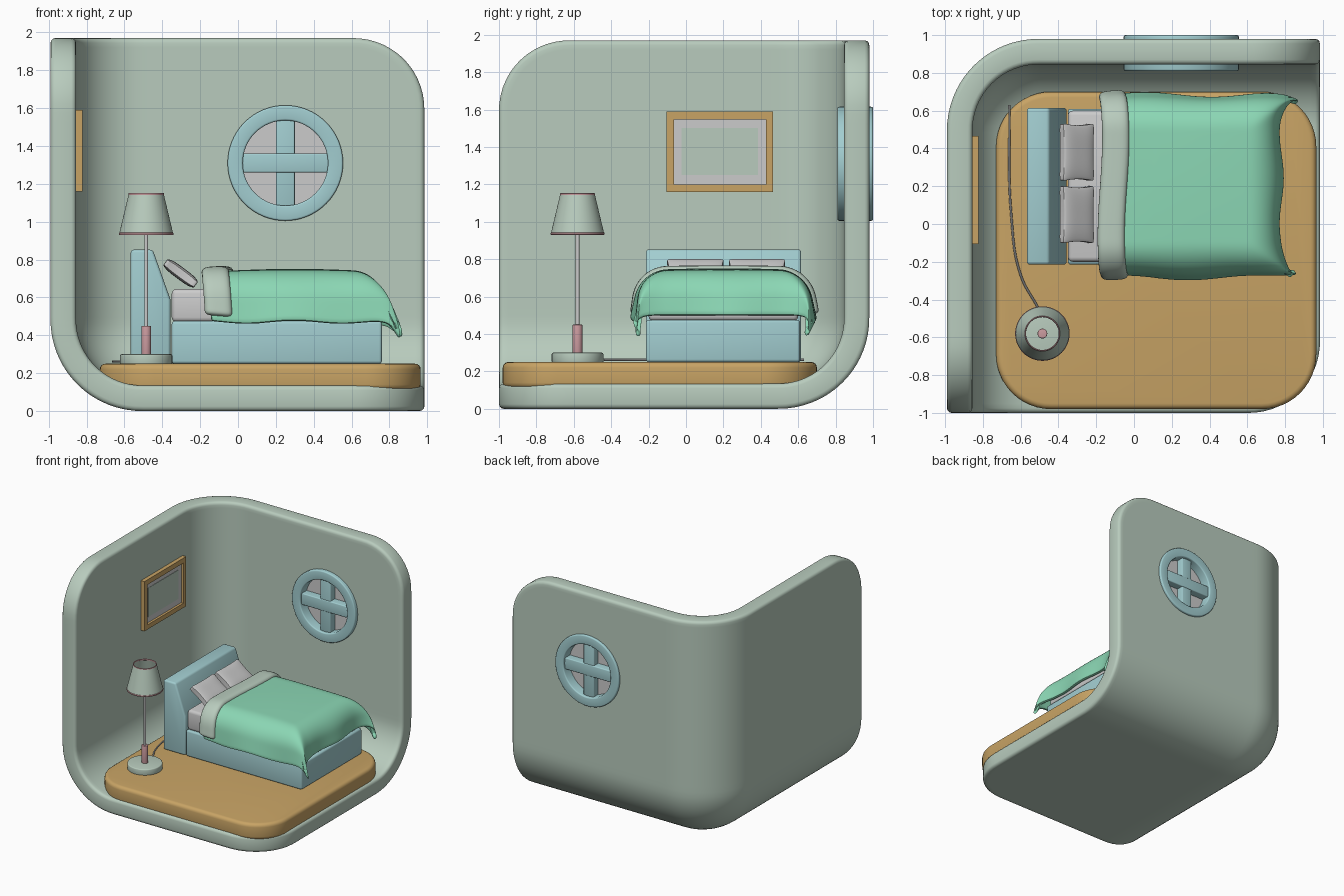
import bpy, bmesh
from math import sin, cos, pi, sqrt, copysign
from mathutils import Vector, Matrix

if "Cube" in bpy.data.objects:
    bpy.data.objects.remove(bpy.data.objects["Cube"])

def mat(name, rgb):
    m = bpy.data.materials.new(name)
    m.diffuse_color = (*rgb, 1)
    m.use_nodes = True
    m.node_tree.nodes["Principled BSDF"].inputs["Base Color"].default_value = m.diffuse_color
    return m

WALL = mat("sage", (0.48, 0.60, 0.51))
WOOD = mat("wood", (0.58, 0.37, 0.13))
BLUE = mat("blue", (0.36, 0.61, 0.63))
GREEN = mat("mint", (0.26, 0.68, 0.46))
PINK = mat("pink", (0.60, 0.33, 0.35))

def finish(name, bm, material=None, bevel=0, segs=3, mods=()):
    """Mesh to object, apply modifiers, smooth shade."""
    bmesh.ops.remove_doubles(bm, verts=bm.verts, dist=1e-5)
    me = bpy.data.meshes.new(name)
    bm.to_mesh(me)
    bm.free()
    ob = bpy.data.objects.new(name, me)
    bpy.context.collection.objects.link(ob)
    if material:
        me.materials.append(material)
    for kind, props in mods:
        m = ob.modifiers.new(kind, kind)
        for k, v in props.items():
            setattr(m, k, v)
    if bevel:
        b = ob.modifiers.new("bevel", 'BEVEL')
        b.width, b.segments, b.use_clamp_overlap = bevel, segs, False
    bake(ob)
    return ob

def bake(ob):
    bpy.ops.object.select_all(action='DESELECT')
    ob.select_set(True)
    bpy.context.view_layer.objects.active = ob
    bpy.ops.object.convert(target='MESH')
    bpy.ops.object.shade_smooth_by_angle(angle=0.7)

def box(name, lo, hi, material=None, bevel=0.0):
    bm = bmesh.new()
    bmesh.ops.create_cube(bm, size=1)
    for v in bm.verts:
        v.co = [(a + b) / 2 + c * (b - a) for a, b, c in zip(lo, hi, v.co)]
    return finish(name, bm, material, bevel)

def lathe(name, profile, center, material=None, n=48, closed=False, flat_y=False, bevel=0, mods=()):
    bm = bmesh.new()
    rings = [[bm.verts.new((r * cos(2 * pi * i / n), r * sin(2 * pi * i / n), z)) for i in range(n)]
             for r, z in profile]
    pairs = list(zip(rings, rings[1:])) + ([(rings[-1], rings[0])] if closed else [])
    for a, b in pairs:
        for i in range(n):
            bm.faces.new((a[i], a[(i + 1) % n], b[(i + 1) % n], b[i]))
    bmesh.ops.remove_doubles(bm, verts=bm.verts, dist=1e-5)
    bmesh.ops.recalc_face_normals(bm, faces=bm.faces)
    rot = Matrix.Rotation(pi / 2, 4, 'X') if flat_y else Matrix()
    bm.transform(Matrix.Translation(center) @ rot)
    return finish(name, bm, material, bevel, mods=mods)

def disc(r, z0, z1):
    return [(0, z0), (r, z0), (r, z1), (0, z1)]

# Room shell: three sides of a cube with a rounded corner and rounded free corners
bm = bmesh.new()
bmesh.ops.create_cube(bm, size=2)
bmesh.ops.subdivide_edges(bm, edges=bm.edges, cuts=39, use_grid_fill=True)
gone = [f for f in bm.faces if max(f.calc_center_median().x, -f.calc_center_median().y,
                                   f.calc_center_median().z) > 0.999]
bmesh.ops.delete(bm, geom=gone, context='FACES')
R, FREE = 0.49, 0.38
for v in bm.verts:
    q = Vector((v.co.x, -v.co.y, v.co.z))
    for i, j in ((0, 1), (1, 2), (0, 2)):
        a, b = q[i] - 1 + FREE, q[j] - 1 + FREE
        if a > 1e-6 and b > 1e-6:
            k = max(a, b) / sqrt(a * a + b * b)
            q[i], q[j] = 1 - FREE + a * k, 1 - FREE + b * k
    c = Vector([max(t, R - 1) for t in q])
    if (q - c).length > 1e-6:
        q = c + (q - c).normalized() * R
    v.co = (-0.003 + 0.9875 * q.x, -0.01 - 0.99 * q.y, 0.985 * (q.z + 1))
shell = finish("room_shell", bm, WALL, 0.025, 3, [('SOLIDIFY', dict(thickness=0.135, offset=-1))])

# Round window, set in a hole through the back wall
WIN = (0.25, 0.905, 1.31)
cutter = lathe("window_cutter", disc(0.26, -0.3, 0.3), WIN, flat_y=True)
cutter.hide_render = True
cut = shell.modifiers.new("hole", 'BOOLEAN')
cut.operation, cut.object, cut.solver = 'DIFFERENCE', cutter, 'EXACT'
bake(shell)
bpy.data.objects.remove(cutter)
lathe("window_frame", [(0.225, -0.095), (0.305, -0.095), (0.305, 0.095), (0.225, 0.095)], WIN, BLUE,
      n=64, closed=True, flat_y=True, bevel=0.01)
lathe("window_glass", disc(0.25, -0.01, 0.01), WIN, flat_y=True)
box("window_bar_vertical", (0.20, 0.835, 1.075), (0.30, 0.975, 1.545), BLUE, 0.008)
box("window_bar_horizontal", (0.015, 0.83, 1.26), (0.485, 0.98, 1.36), BLUE, 0.008)

# Floor platform with rounded corners
bm = bmesh.new()
bmesh.ops.create_cube(bm, size=1)
for v in bm.verts:
    v.co = (0.1175 + v.co.x * 1.695, -0.14 + v.co.y * 1.68, 0.18 + v.co.z * 0.14)
upright = [e for e in bm.edges if abs(e.verts[0].co.z - e.verts[1].co.z) > 0.1]
bmesh.ops.bevel(bm, geom=upright, offset=0.29, segments=12, profile=0.5, affect='EDGES')
finish("floor_platform", bm, WOOD, 0.03, 4)

# Bed base, headboard, mattress
box("bed_base", (-0.35, -0.215, 0.25), (0.76, 0.61, 0.475), BLUE, 0.015)
bm = bmesh.new()
side = [bm.verts.new((x, -0.215, z)) for x, z in
        ((-0.567, 0.25), (-0.357, 0.25), (-0.357, 0.59), (-0.45, 0.852), (-0.567, 0.852))]
face = bm.faces.new(side)
new = bmesh.ops.extrude_face_region(bm, geom=[face])['geom']
bmesh.ops.translate(bm, vec=(0, 0.83, 0), verts=[g for g in new if isinstance(g, bmesh.types.BMVert)])
bmesh.ops.recalc_face_normals(bm, faces=bm.faces)
finish("headboard", bm, BLUE, 0.015)
box("mattress", (-0.35, -0.20, 0.47), (0.745, 0.60, 0.645), None, 0.025)

# Pillows: puffed slabs with pinched sides, leaning on the headboard
for label, yc in (("left", 0.05), ("right", 0.38)):
    bm = bmesh.new()
    bmesh.ops.create_cube(bm, size=2)
    bmesh.ops.subdivide_edges(bm, edges=bm.edges, cuts=9, use_grid_fill=True)
    for v in bm.verts:
        x, y, z = v.co
        v.co = (0.102 * x * (0.94 + 0.06 * y * y), 0.153 * y * (0.93 + 0.07 * x * x),
                0.032 * z * (1 - 0.3 * x ** 4) * (1 - 0.3 * y ** 4))
    bm.transform(Matrix.Translation((-0.303, yc, 0.727)) @ Matrix.Rotation(0.64, 4, 'Y'))
    finish("pillow_" + label, bm, None, 0, 3, [('SUBSURF', dict(levels=1))])

# Draped cloth: flat over the middle, then an arc, then hanging
def drape(t, flat, r, limit=1.4):
    over = max(abs(t) - flat, 0)
    ang = min(over / r, limit)
    rest = over - ang * r
    out = min(abs(t), flat) + r * sin(ang) + rest * cos(ang)
    return copysign(out, t), r * (1 - cos(ang)) + rest * sin(ang)

def cloth(name, s0, s1, ns, tmax, nt, lift, thick, material, levels):
    bm = bmesh.new()
    rows = []
    for i in range(ns + 1):
        s = s0 + (s1 - s0) * i / ns
        row = []
        for j in range(nt + 1):
            t = tmax * (2 * j / nt - 1)
            x, dx = drape(s, 0.61, 0.16) if s > 0 else (s, 0)
            y, dy = drape(t, 0.30, 0.17 + lift)
            ear = min(dx, dy) / 0.24
            sg = copysign(1, t)
            x += 0.09 * ear + 0.012 * sin(13 * t + 1) * dx / 0.24 + 0.012 * sin(6 * t)*(s < 0.1)
            y += sg * (0.012 * sin(9 * s + sg) * dy / 0.24 - 0.03 * ear)
            z = 0.733 + lift + 0.018 * cos(2.5 * t) * sin(pi * min(max(s + 0.2, 0), 1)) - sqrt(dx * dx + dy * dy)
            z += 0.008 * sin(12 * s + 3 * t) * dy / 0.24
            row.append(bm.verts.new((x, y + 0.2, z)))
        rows.append(row)
    for a, b in zip(rows, rows[1:]):
        for j in range(nt):
            bm.faces.new((a[j], b[j], b[j + 1], a[j + 1]))
    return finish(name, bm, material, 0, 3, [('SOLIDIFY', dict(thickness=thick, offset=-1)),
                                             ('SUBSURF', dict(levels=levels))])

cloth("blanket", -0.15, 0.935, 44, 0.66, 52, 0.0, 0.03, GREEN, 1)
cloth("blanket_fold", -0.185, -0.035, 2, 0.67, 40, 0.027, 0.06, WALL, 2)

# Floor lamp
LAMP = (-0.485, -0.58, 0)
lathe("lamp_base", disc(0.138, 0.245, 0.30), LAMP, WALL, bevel=0.008)
lathe("lamp_grip", disc(0.026, 0.29, 0.45), LAMP, PINK, bevel=0.004)
lathe("lamp_pole", disc(0.010, 0.44, 1.06), LAMP, n=20)
lathe("lamp_socket", disc(0.026, 0.98, 1.07), LAMP, PINK, bevel=0.004)
lathe("lamp_shade", [(0.143, 0.935), (0.093, 1.145), (0.088, 1.145), (0.138, 0.935)], LAMP, WALL, closed=True)
for label, r, z in (("bottom", 0.1425, 0.936), ("top", 0.0925, 1.146)):
    ring = [(r + 0.004 * cos(k * pi / 4) - 0.002, z + 0.007 * sin(k * pi / 4)) for k in range(8)]
    lathe("shade_trim_" + label, ring, LAMP, PINK, closed=True)

# Lamp cord
cu = bpy.data.curves.new("lamp_cord", 'CURVE')
cu.dimensions, cu.bevel_depth, cu.bevel_resolution = '3D', 0.006, 2
sp = cu.splines.new('BEZIER')
path = [(-0.51, -0.44), (-0.60, -0.27), (-0.65, 0.05), (-0.66, 0.63)]
sp.bezier_points.add(len(path) - 1)
for p, (x, y) in zip(sp.bezier_points, path):
    p.co = (x, y, 0.262)
    p.handle_left_type = p.handle_right_type = 'AUTO'
cord = bpy.data.objects.new("lamp_cord", cu)
bpy.context.collection.objects.link(cord)
bake(cord)

# Picture on the left wall
for label, y0, y1, z0, z1 in (("bottom", -0.105, 0.465, 1.16, 1.20), ("top", -0.105, 0.465, 1.547, 1.59),
                              ("left", -0.105, -0.065, 1.20, 1.547), ("right", 0.427, 0.465, 1.20, 1.547)):
    box("picture_frame_" + label, (-0.865, y0, z0), (-0.822, y1, z1), WOOD)
box("picture_mat", (-0.865, -0.07, 1.19), (-0.842, 0.43, 1.55))
box("picture_print", (-0.85, -0.025, 1.25), (-0.839, 0.385, 1.50), WALL)
